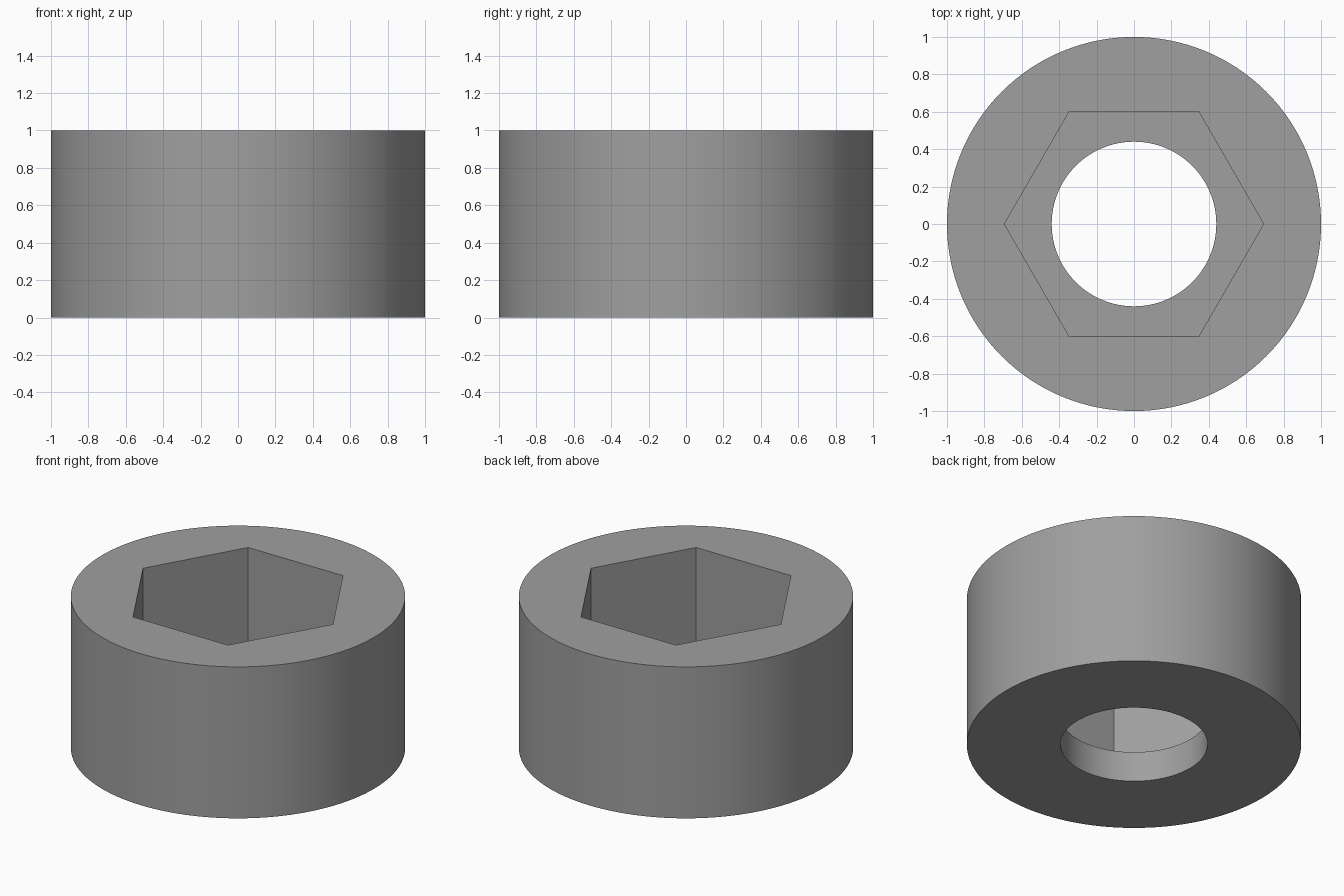
import bpy
import math

if "Cube" in bpy.data.objects:
    bpy.data.objects.remove(bpy.data.objects["Cube"])

SEGMENTS = 128


def cylinder(name, sides, radius, z0, z1, turn=0.0):
    bpy.ops.mesh.primitive_cylinder_add(vertices=sides, radius=radius, depth=z1 - z0,
                                        location=(0, 0, (z0 + z1) / 2), rotation=(0, 0, turn))
    obj = bpy.context.object
    obj.name = name
    return obj


def cut(target, cutter):
    mod = target.modifiers.new(cutter.name, 'BOOLEAN')
    mod.operation = 'DIFFERENCE'
    mod.solver = 'EXACT'
    mod.object = cutter
    bpy.context.view_layer.objects.active = target
    bpy.ops.object.modifier_apply(modifier=mod.name)
    bpy.data.objects.remove(cutter, do_unlink=True)


grey = bpy.data.materials.new("grey metal")
grey.diffuse_color = (0.35, 0.35, 0.35, 1)
grey.use_nodes = True
grey.node_tree.nodes["Principled BSDF"].inputs["Base Color"].default_value = grey.diffuse_color

# Round body
body = cylinder("collar_body", SEGMENTS, 1.0, 0.0, 1.0)
body.data.materials.append(grey)

# Hexagonal pocket from the top, points on the x axis
cut(body, cylinder("hex_pocket", 6, 0.693, 0.2, 1.2, math.radians(30)))

# Round hole through the floor
cut(body, cylinder("through_hole", SEGMENTS, 0.44, -0.2, 0.6))

# Smooth round walls, crisp rims and hexagon corners
bpy.ops.object.select_all(action='DESELECT')
body.select_set(True)
bpy.context.view_layer.objects.active = body
bpy.ops.object.shade_smooth_by_angle(angle=math.radians(30))
